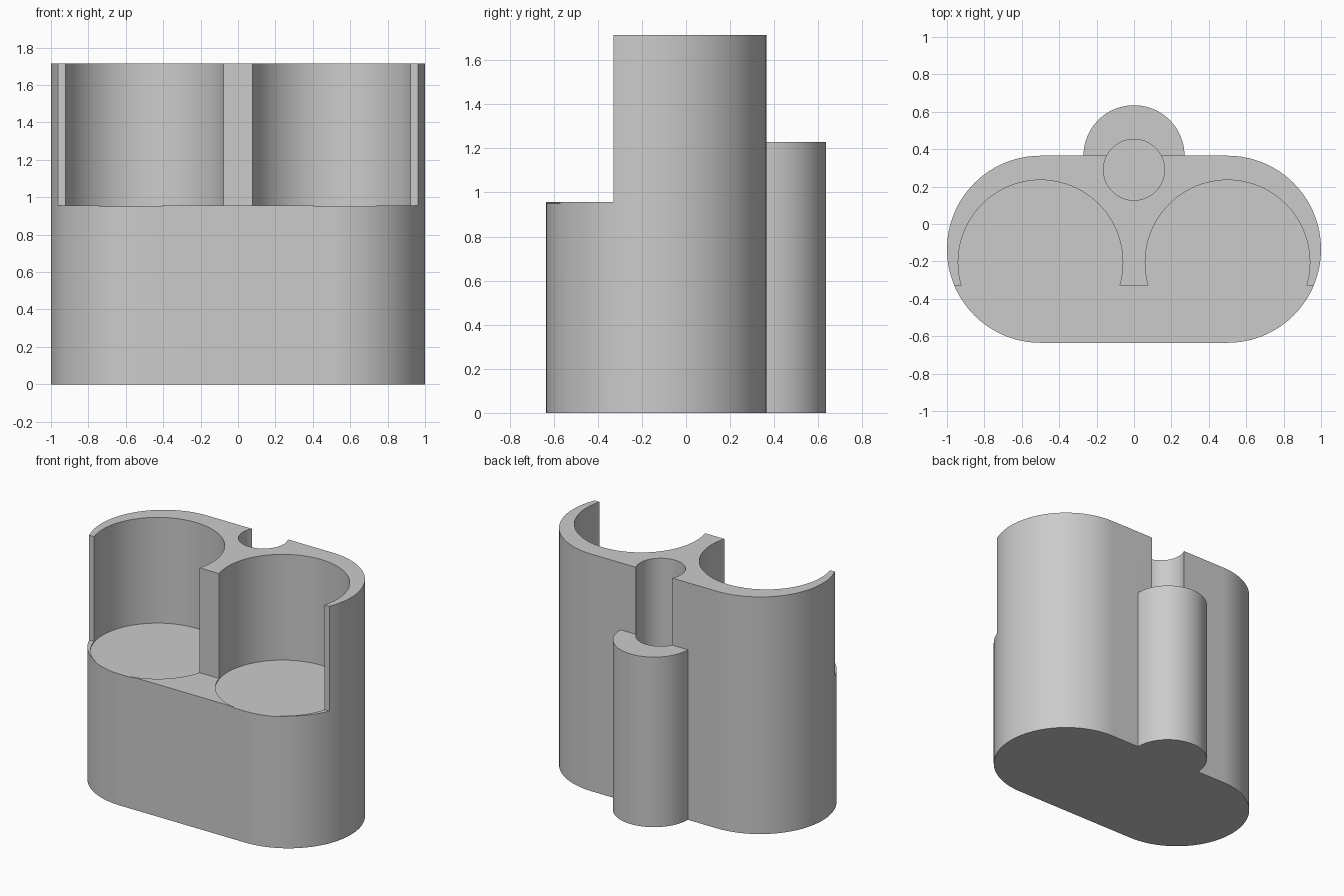
import bpy, bmesh
from math import cos, sin, pi

if "Cube" in bpy.data.objects:
    bpy.data.objects.remove(bpy.data.objects["Cube"])

grey = bpy.data.materials.new("light_grey")
grey.use_nodes = True
colour = (0.6, 0.6, 0.6, 1)
grey.diffuse_color = colour
grey.node_tree.nodes["Principled BSDF"].inputs["Base Color"].default_value = colour

BODY_Y, CUP_Y = -0.135, -0.205
TOP, RIM, CUP_FLOOR = 1.715, 0.957, 0.95


def arc(cx, cy, r, start, end, steps):
    return [(cx + r * cos(start + (end - start) * i / steps),
             cy + r * sin(start + (end - start) * i / steps)) for i in range(steps + 1)]


def prism(name, outline, z0, z1):
    """Extrude a closed outline from z0 up to z1."""
    bm = bmesh.new()
    base = bm.faces.new([bm.verts.new((x, y, z0)) for x, y in outline])
    top = bmesh.ops.extrude_face_region(bm, geom=[base])["geom"]
    verts = [v for v in top if isinstance(v, bmesh.types.BMVert)]
    bmesh.ops.translate(bm, verts=verts, vec=(0, 0, z1 - z0))
    bmesh.ops.recalc_face_normals(bm, faces=bm.faces)
    mesh = bpy.data.meshes.new(name)
    bm.to_mesh(mesh)
    bm.free()
    mesh.materials.append(grey)
    obj = bpy.data.objects.new(name, mesh)
    bpy.context.collection.objects.link(obj)
    return obj


def cylinder(name, cx, cy, r, z0, z1):
    return prism(name, arc(cx, cy, r, 0, 2 * pi, 96)[:-1], z0, z1)


def combine(target, tool, operation):
    """Apply a boolean and remove the tool object."""
    bpy.context.view_layer.objects.active = target
    mod = target.modifiers.new(operation, "BOOLEAN")
    mod.operation, mod.solver, mod.object = operation, "EXACT", tool
    bpy.ops.object.modifier_apply(modifier=mod.name)
    bpy.data.objects.remove(tool)


# Main body with rounded ends
outline = arc(0.5, BODY_Y, 0.5, -pi / 2, pi / 2, 64) + arc(-0.5, BODY_Y, 0.5, pi / 2, 3 * pi / 2, 64)
holder = prism("twin_cup_holder", outline, 0, TOP)

# Rounded lug on the back
combine(holder, cylinder("back_lug", 0, 0.365, 0.27, 0, 1.23), "UNION")

# Open front above the rim
opening = [(-1.2, -1), (1.2, -1), (1.2, -0.328), (-1.2, -0.328)]
combine(holder, prism("front_opening", opening, RIM, 2), "DIFFERENCE")

# Two cup recesses and the narrow back bore
for side in (-1, 1):
    combine(holder, cylinder("cup_recess", side * 0.5, CUP_Y, 0.44, CUP_FLOOR, 2), "DIFFERENCE")
combine(holder, cylinder("back_bore", 0, 0.29, 0.163, 0.15, 2), "DIFFERENCE")

# Smooth curves with crisp edges
bpy.ops.object.select_all(action="DESELECT")
holder.select_set(True)
bpy.context.view_layer.objects.active = holder
bpy.ops.object.shade_smooth_by_angle(angle=pi / 6)
